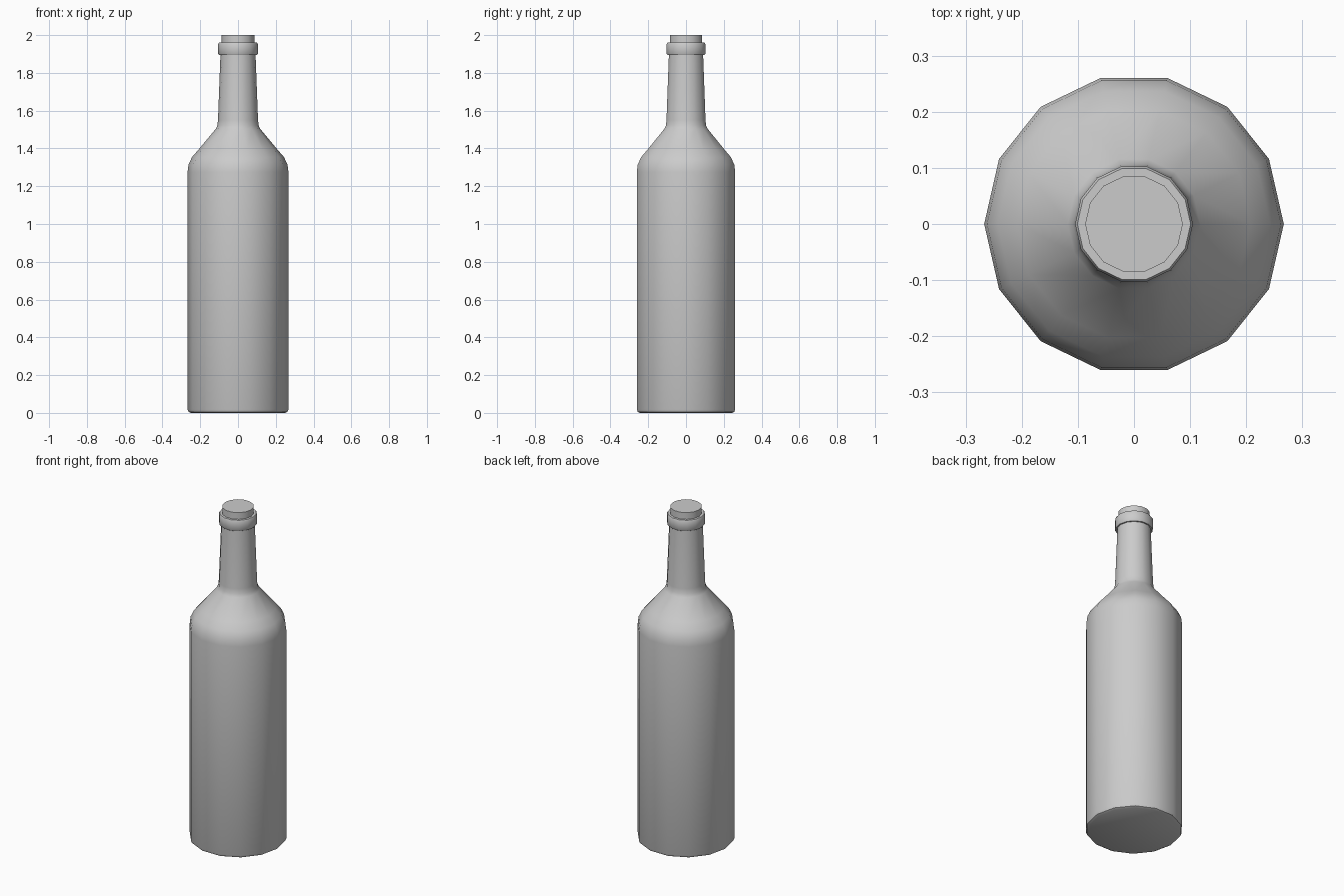
import bpy, bmesh, math

if "Cube" in bpy.data.objects:
    bpy.data.objects.remove(bpy.data.objects["Cube"])

SIDES = 14


def lathe(name, profile, angle=40):
    """Revolve (radius, z) points around z and cap both ends."""
    bm = bmesh.new()
    rings = []
    for r, z in profile:
        rings.append([bm.verts.new((r * math.cos(2 * math.pi * i / SIDES),
                                    r * math.sin(2 * math.pi * i / SIDES), z))
                      for i in range(SIDES)])
    for a, b in zip(rings, rings[1:]):
        for i in range(SIDES):
            j = (i + 1) % SIDES
            bm.faces.new((a[i], a[j], b[j], b[i]))
    bm.faces.new(rings[0][::-1])
    bm.faces.new(rings[-1])
    mesh = bpy.data.meshes.new(name)
    bm.to_mesh(mesh)
    bm.free()
    obj = bpy.data.objects.new(name, mesh)
    bpy.context.collection.objects.link(obj)
    bpy.ops.object.select_all(action='DESELECT')
    obj.select_set(True)
    bpy.context.view_layer.objects.active = obj
    bpy.ops.object.shade_smooth_by_angle(angle=math.radians(angle))
    return obj


# Glass body, shoulder, neck and raised lip
lathe("bottle", [
    (0.250, 0.0), (0.262, 0.006), (0.267, 0.018),
    (0.267, 1.275), (0.262, 1.315), (0.243, 1.355), (0.208, 1.395),
    (0.118, 1.503), (0.109, 1.522), (0.106, 1.55),
    (0.093, 1.895), (0.101, 1.895), (0.105, 1.901),
    (0.105, 1.953), (0.101, 1.96), (0.088, 1.96),
])

# Cork stopper
lathe("cork", [(0.087, 1.94), (0.087, 2.0)])
